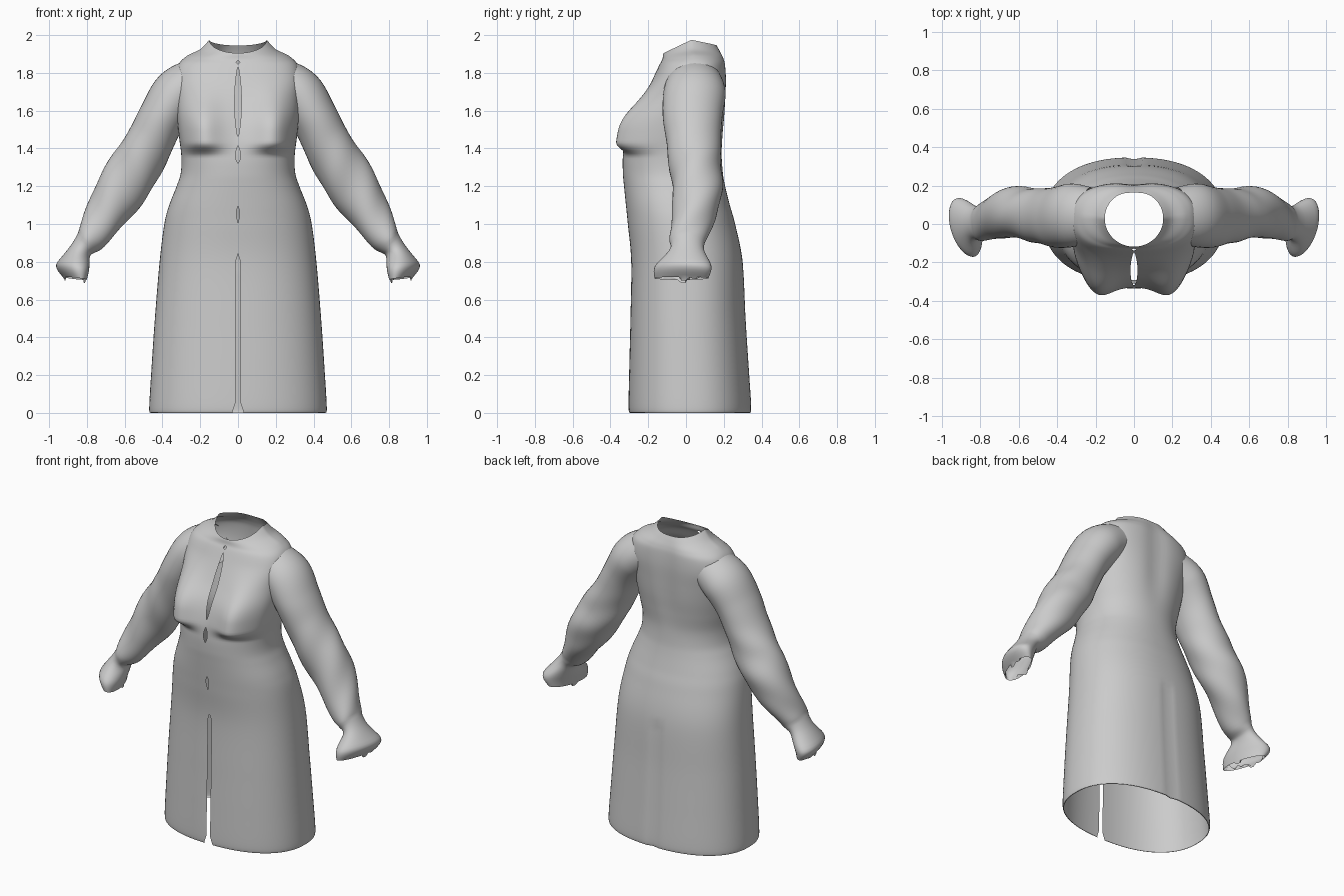
import bpy, bmesh, math, random
from mathutils import Vector

if "Cube" in bpy.data.objects:
    bpy.data.objects.remove(bpy.data.objects["Cube"])

random.seed(4)
cloth = bpy.data.materials.new("grey cloth")
cloth.diffuse_color = (0.6, 0.6, 0.6, 1)
cloth.use_nodes = True
cloth.node_tree.nodes["Principled BSDF"].inputs["Base Color"].default_value = cloth.diffuse_color


def spline(keys, steps):
    """Catmull-Rom resampling of a list of tuples."""
    out = []
    for i in range(len(keys) - 1):
        a, b, c, d = (Vector(keys[min(max(i + k, 0), len(keys) - 1)]) for k in (-1, 0, 1, 2))
        for s in range(steps):
            t = s / steps
            out.append(0.5 * (2 * b + (c - a) * t + (2 * a - 5 * b + 4 * c - d) * t * t
                              + (3 * b - a - 3 * c + d) * t ** 3))
    return out + [Vector(keys[-1])]


def smooth(a, b, v):
    t = min(max((v - a) / (b - a), 0), 1)
    return t * t * (3 - 2 * t)


def loft(name, rings, closed, drop=None):
    """Skin a list of point rings into an open shell."""
    bm = bmesh.new()
    rows = [[bm.verts.new(p) for p in r] for r in rings]
    n = len(rows[0])
    for lo, hi in zip(rows, rows[1:]):
        for i in range(n if closed else n - 1):
            j = (i + 1) % n
            bm.faces.new((lo[i], lo[j], hi[j], hi[i]))
    bmesh.ops.remove_doubles(bm, verts=bm.verts, dist=0.0008)
    if drop:
        gone = [f for f in bm.faces if drop(f.calc_center_median())]
        bmesh.ops.delete(bm, geom=gone, context='FACES')
    bmesh.ops.recalc_face_normals(bm, faces=bm.faces)
    me = bpy.data.meshes.new(name)
    bm.to_mesh(me)
    bm.free()
    me.materials.append(cloth)
    ob = bpy.data.objects.new(name, me)
    bpy.context.collection.objects.link(ob)
    bpy.context.view_layer.objects.active = ob
    ob.select_set(True)
    bpy.ops.object.shade_smooth_by_angle(angle=math.radians(40))
    ob.select_set(False)
    return ob


# Coat body: height, half width, front y, back y, squareness, front lift, back lift
body_keys = [
    (0.00, .463, -.295, .338, 2.3, 0, 0),
    (0.03, .470, -.304, .346, 2.3, 0, 0),
    (0.25, .457, -.300, .332, 2.3, 0, 0),
    (0.50, .440, -.294, .316, 2.3, 0, 0),
    (0.80, .415, -.290, .300, 2.3, 0, 0),
    (1.00, .390, -.308, .260, 2.2, 0, 0),
    (1.10, .364, -.318, .232, 2.2, 0, 0),
    (1.20, .325, -.328, .207, 2.2, 0, 0),
    (1.27, .303, -.334, .195, 2.2, 0, 0),
    (1.36, .300, -.334, .190, 2.2, 0, 0),
    (1.46, .312, -.318, .198, 2.3, 0, 0),
    (1.56, .322, -.286, .208, 2.4, 0, 0),
    (1.66, .328, -.230, .213, 2.5, 0, 0),
    (1.76, .335, -.180, .216, 2.6, 0, 0),
    (1.84, .318, -.142, .212, 2.5, 0, 0),
    (1.89, .270, -.126, .204, 2.3, -.02, -.01),
    (1.925, .200, -.121, .190, 2.1, -.03, -.01),
    (1.975, .152, -.118, .175, 2.0, -.07, -.03),
]

# Gaps along the front closure: bottom, top, half width
GAPS = [(1.015, 1.09, .009), (1.32, 1.41, .013), (1.46, 1.83, .018), (1.85, 1.88, .010)]


def gap(z):
    if z < .84:
        return .013 * min(1, (.84 - z) / .04) + .016 * (1 - smooth(0, .06, z))
    for a, b, w in GAPS:
        if a < z < b:
            return w * math.sin(math.pi * (z - a) / (b - a)) ** .7
    return 0


N = 96
rings = []
for z, hw, yf, yb, e, df, db in spline(body_keys, 7):
    ring = []
    for i in range(N + 1):
        a = 2 * math.pi * i / N
        s, c = math.sin(a), math.cos(a)
        x = hw * math.copysign(abs(s) ** (2 / e), s)
        f = math.copysign(abs(c) ** (2 / e), c)          # +1 front, -1 back
        y = (yf + yb) / 2 - f * (yb - yf) / 2
        # bust with a crisp lower fold
        bust = smooth(1.355, 1.43, z) * (1 - smooth(1.50, 1.80, z))
        y -= .085 * bust * math.exp(-((abs(x) - .20) / .105) ** 2) * smooth(0, .45, f)
        # back seam crease and hollow of the spine
        if f < 0:
            y -= (.010 if z < .8 else .012 * smooth(1.3, 1.6, z)) * math.exp(-(x / .02 if z < .8 else x / .07) ** 2)
        # split front edge
        if i in (0, N):
            x = gap(z) * (1 if i == 0 else -1)
        ring.append((x, y, z + (df * max(f, 0) + db * max(-f, 0))))
    rings.append(ring)


def under_sleeve(p):
    return abs(p.x) > .26 and ((p.y - .04) / .10) ** 2 + ((p.z - 1.67) / .12) ** 2 < 1


loft("coat_body", rings, False, under_sleeve)

# Sleeve: centre x, y, z, radius across, radius in y, cuff slant
sleeve_keys = [
    (.22, .045, 1.755, .125, .145, 0),
    (.32, .045, 1.690, .135, .165, 0),
    (.40, .035, 1.570, .125, .158, 0),
    (.465, .040, 1.440, .126, .145, 0),
    (.54, .050, 1.305, .136, .138, 0),
    (.62, .060, 1.180, .134, .132, 0),
    (.70, .045, 1.050, .110, .118, 0),
    (.775, .012, .930, .082, .100, 0),
    (.83, .005, .865, .058, .090, 0),
    (.875, -.015, .775, .082, .150, .22),
    (.862, -.025, .705, .052, .140, .22),
]
path = spline(sleeve_keys, 6)
M = 40
jag = [random.uniform(-.022, .022) for _ in range(M)]
for side, label in ((1, "left"), (-1, "right")):
    rings = []
    for k, p in enumerate(path):
        t = path[min(k + 1, len(path) - 1)] - path[max(k - 1, 0)]
        t = Vector((t.x, 0, t.z)).normalized()
        if p[2] < .88:                                   # cuff hangs straight down
            t = t.lerp(Vector((.15, 0, -1)), smooth(.88, .80, p[2])).normalized()
        out = Vector((-t.z, 0, t.x))
        ring = []
        for i in range(M):
            a = 2 * math.pi * i / M
            # soft wrinkles around the elbow
            w = 1 + .03 * math.sin(3 * a + k * .55) * smooth(1.5, 1.3, p[2]) if p[2] > .9 else 1
            v = Vector(p[:3]) + out * (p[3] * w * math.cos(a))
            v.y += p[4] * w * math.sin(a)
            v.x += p[5] * (v.y - p[1])
            if k == len(path) - 1:                       # ragged opening
                v.z += jag[i] + .03 * abs(math.sin(a))
            ring.append((v.x * side, v.y, v.z))
        rings.append(ring)
    loft(label + "_sleeve", rings, True)
